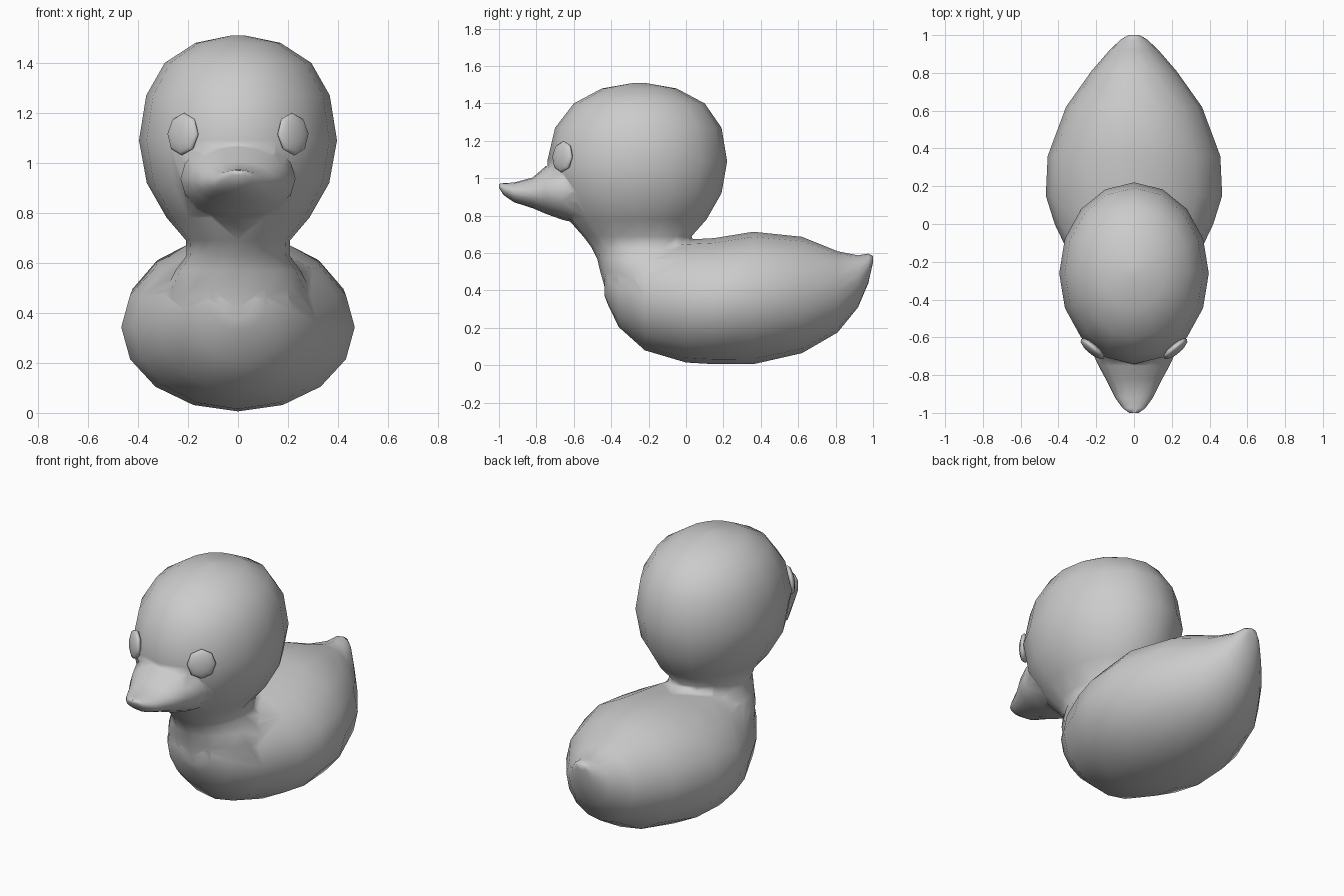
import bpy, bmesh, math
from mathutils import Vector

if "Cube" in bpy.data.objects:
    bpy.data.objects.remove(bpy.data.objects["Cube"])

SIDES = 16


def loft(name, rings):
    """Skin a list of (centre, axis_u, axis_v) ellipses and cap both ends."""
    bm = bmesh.new()
    loops = []
    for c, u, v in rings:
        loop = []
        for i in range(SIDES):
            a = 2 * math.pi * i / SIDES
            loop.append(bm.verts.new(Vector(c) + Vector(u) * math.cos(a) + Vector(v) * math.sin(a)))
        loops.append(loop)
    for a, b in zip(loops, loops[1:]):
        for i in range(SIDES):
            j = (i + 1) % SIDES
            bm.faces.new((a[i], a[j], b[j], b[i]))
    bm.faces.new(loops[0][::-1])
    bm.faces.new(loops[-1])
    bmesh.ops.recalc_face_normals(bm, faces=bm.faces)
    me = bpy.data.meshes.new(name)
    bm.to_mesh(me)
    bm.free()
    ob = bpy.data.objects.new(name, me)
    bpy.context.collection.objects.link(ob)
    return ob


def along_y(name, rows):
    """Rows of (y, bottom z, top z, half width)."""
    return loft(name, [((0, y, (b + t) / 2), (w, 0, 0), (0, 0, (t - b) / 2)) for y, b, t, w in rows])


def along_z(name, rows):
    """Rows of (z, front y, back y, half width)."""
    return loft(name, [((0, (f + k) / 2, z), (w, 0, 0), (0, (k - f) / 2, 0)) for z, f, k, w in rows])


# Body with upturned tail
body = along_y("duck_body", [
    (-0.435, 0.37, 0.55, 0.07), (-0.42, 0.33, 0.58, 0.12), (-0.36, 0.205, 0.62, 0.215),
    (-0.22, 0.08, 0.645, 0.315), (0.0, 0.015, 0.672, 0.42), (0.15, 0.006, 0.68, 0.467),
    (0.36, 0.006, 0.714, 0.457), (0.62, 0.065, 0.687, 0.36), (0.81, 0.175, 0.61, 0.225),
    (0.92, 0.31, 0.588, 0.13), (0.975, 0.44, 0.597, 0.072), (1.0, 0.55, 0.585, 0.03)])

# Head and flared neck
head = along_z("head", [
    (0.28, -0.37, 0.06, 0.22), (0.40, -0.43, 0.13, 0.29), (0.50, -0.458, 0.13, 0.285),
    (0.57, -0.475, 0.10, 0.25), (0.63, -0.505, 0.05, 0.205), (0.69, -0.55, 0.03, 0.208),
    (0.78, -0.63, 0.11, 0.285), (0.92, -0.715, 0.19, 0.365), (1.09, -0.742, 0.22, 0.396),
    (1.27, -0.70, 0.19, 0.367), (1.40, -0.60, 0.10, 0.293), (1.48, -0.45, -0.05, 0.17),
    (1.51, -0.28, -0.22, 0.025)])

# Beak flowing out of the face, its root tapering away inside the head
beak = along_y("beak", [
    (-0.45, 0.84, 1.05, 0.15), (-0.56, 0.755, 1.09, 0.225), (-0.66, 0.778, 1.095, 0.23),
    (-0.75, 0.81, 1.065, 0.188), (-0.82, 0.84, 1.004, 0.15), (-0.92, 0.872, 0.977, 0.10),
    (-0.975, 0.91, 0.974, 0.06), (-1.0, 0.948, 0.97, 0.025)])

# Fuse the parts into one skin
for part in (head, beak):
    mod = body.modifiers.new("fuse", "BOOLEAN")
    mod.operation = "UNION"
    mod.solver = "EXACT"
    mod.object = part
bpy.context.view_layer.objects.active = body
body.select_set(True)
for mod in list(body.modifiers):
    bpy.ops.object.modifier_apply(modifier=mod.name)
for part in (head, beak):
    bpy.data.objects.remove(part)
bpy.ops.object.shade_smooth_by_angle(angle=math.radians(80))

# Oval eyes lying against the face, poles pointing outward
for side, label in ((1, "left"), (-1, "right")):
    bpy.ops.mesh.primitive_uv_sphere_add(segments=8, ring_count=6, location=(side * 0.22, -0.66, 1.115))
    eye = bpy.context.object
    eye.name = label + "_eye"
    eye.scale = (0.08, 0.086, 0.028)
    eye.rotation_euler = (math.radians(85), 0, side * math.radians(40))
    bpy.ops.object.shade_smooth()
